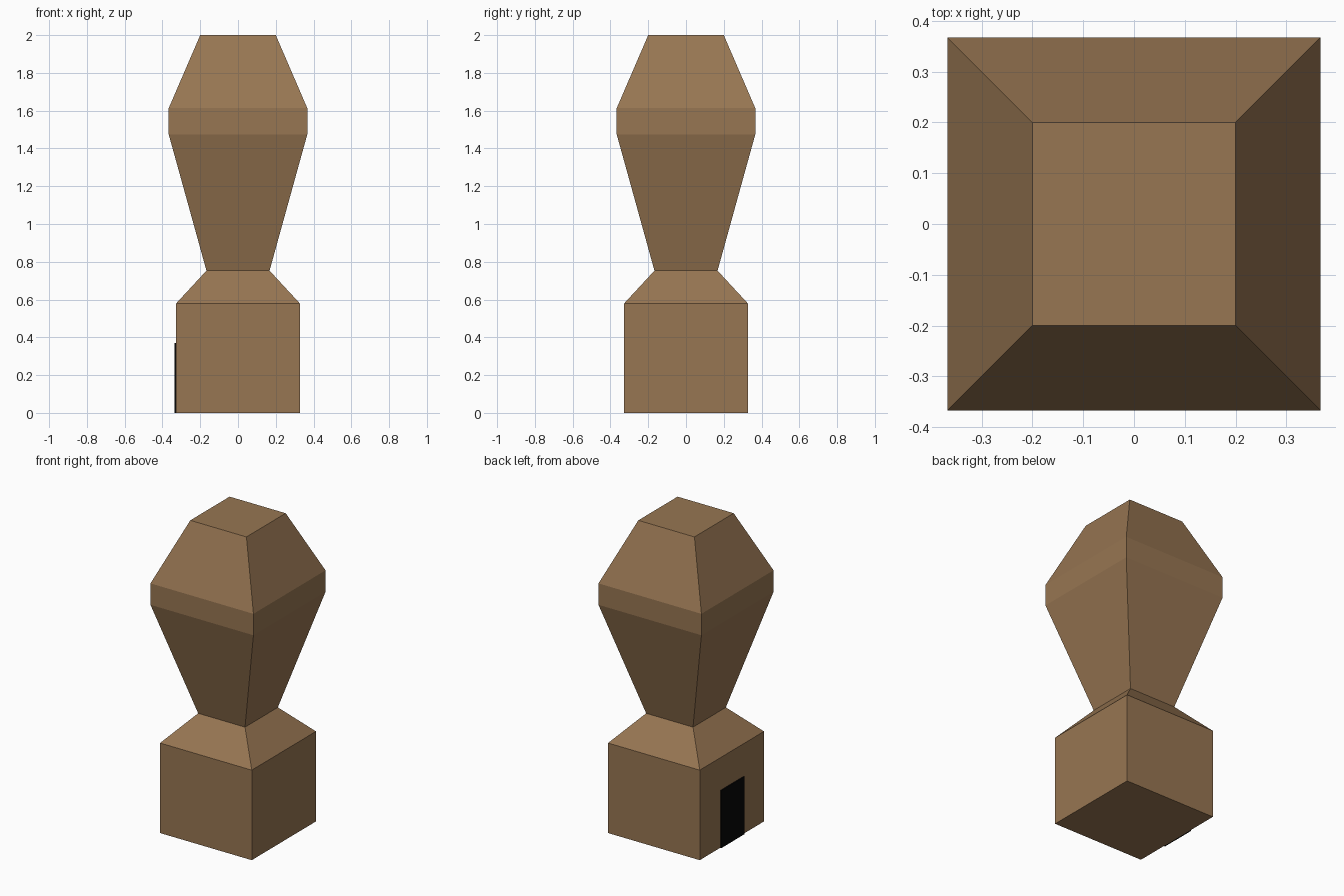
import bpy
import bmesh

default = bpy.data.objects.get("Cube")
if default:
    bpy.data.objects.remove(default, do_unlink=True)


def make_material(name, colour):
    mat = bpy.data.materials.new(name)
    mat.use_nodes = True
    mat.diffuse_color = colour
    bsdf = mat.node_tree.nodes["Principled BSDF"]
    bsdf.inputs["Base Color"].default_value = colour
    bsdf.inputs["Roughness"].default_value = 0.9
    return mat


def loft_squares(name, profile, mat):
    """Stack square rings given as (half width, height) and cap both ends."""
    bm = bmesh.new()
    corners = [(-1, -1), (1, -1), (1, 1), (-1, 1)]
    rings = [[bm.verts.new((r * x, r * y, z)) for x, y in corners]
             for r, z in profile]
    for low, high in zip(rings, rings[1:]):
        for i in range(4):
            j = (i + 1) % 4
            bm.faces.new((low[i], low[j], high[j], high[i]))
    bm.faces.new(rings[0][::-1])
    bm.faces.new(rings[-1])
    mesh = bpy.data.meshes.new(name)
    bm.to_mesh(mesh)
    bm.free()
    mesh.materials.append(mat)
    obj = bpy.data.objects.new(name, mesh)
    bpy.context.collection.objects.link(obj)
    return obj


brown = make_material("clay brown", (0.31, 0.18, 0.085, 1))
black = make_material("doorway black", (0.002, 0.002, 0.002, 1))

BASE = 0.327
NECK = (0.167, 0.753)

# Square base with sloping roof up to the neck
loft_squares("tower_base", [(BASE, 0), (BASE, 0.58), NECK], brown)

# Flared upper body with a flat top
loft_squares("tower_head", [NECK, (0.367, 1.475), (0.367, 1.613), (0.2, 2)], brown)

# Thin doorway plate on the right side
width, height, depth = 0.235, 0.37, 0.008
bpy.ops.mesh.primitive_cube_add(size=1, location=(-BASE - depth / 2, 0, height / 2))
door = bpy.context.object
door.name = "doorway"
door.scale = (depth, width, height)
bpy.ops.object.transform_apply(location=False, rotation=False, scale=True)
door.data.materials.append(black)
